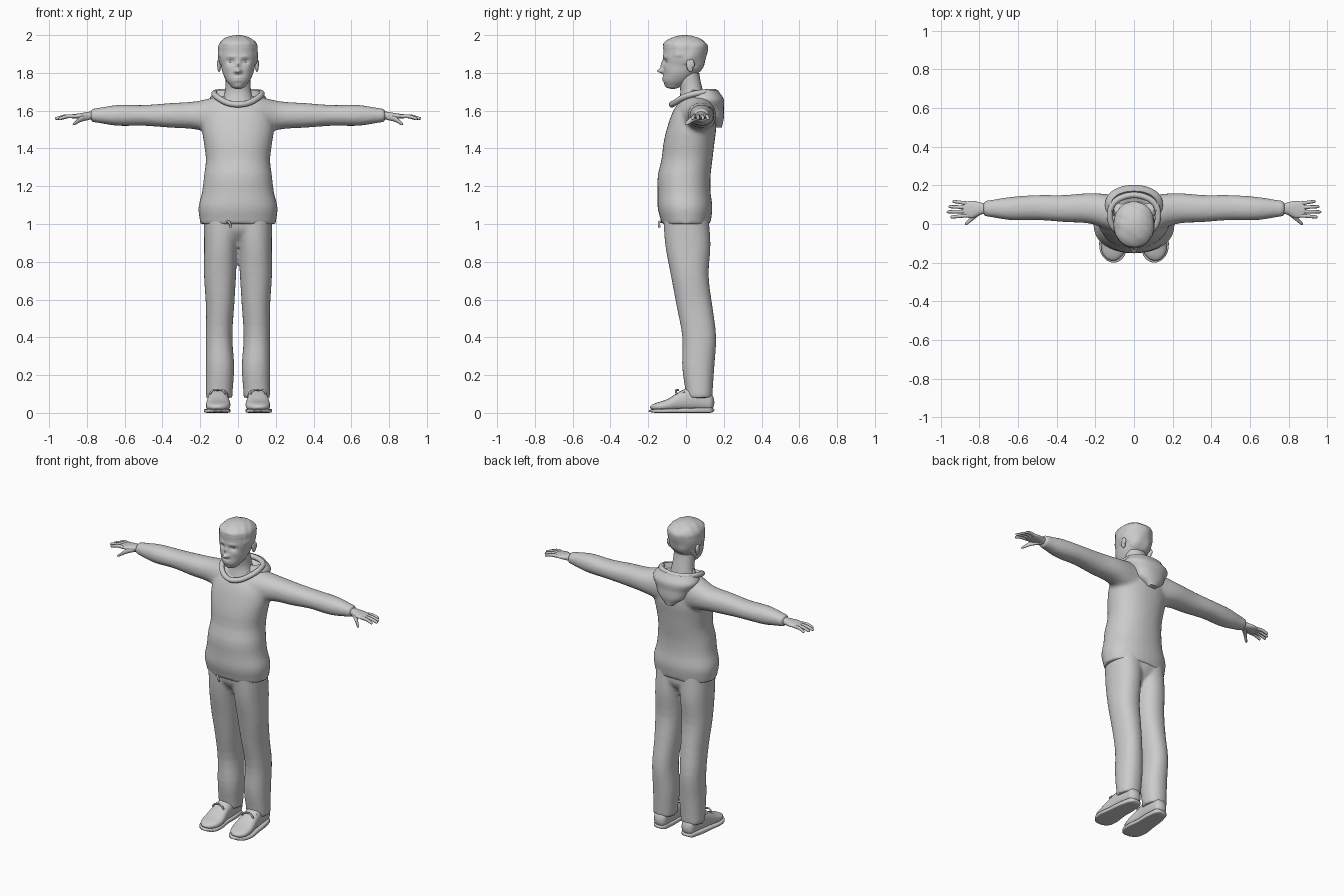
import bpy, bmesh, math
from mathutils import Vector, Matrix

cube = bpy.data.objects.get("Cube")
if cube:
    bpy.data.objects.remove(cube)

grey = bpy.data.materials.new("light_grey")
grey.use_nodes = True
grey.diffuse_color = (0.6, 0.6, 0.6, 1)
grey.node_tree.nodes["Principled BSDF"].inputs["Base Color"].default_value = grey.diffuse_color


def sample(values, fraction):
    """Read a smooth curve through evenly spaced values."""
    last = len(values) - 1
    place = fraction * last
    i = min(int(place), max(last - 1, 0))
    t = place - i
    a, b, c, d = (values[max(0, min(last, i + k))] for k in (-1, 0, 1, 2))
    return b + t / 2 * (c - a + t * (2 * a - 5 * b + 4 * c - d + t * (3 * (b - c) + d - a)))


def dome(distance, length):
    """Scale that closes an end with a round cap."""
    if distance >= length:
        return 1
    return max(0.04, math.sqrt(1 - (1 - distance / length) ** 2))


def loft(bm, axis, start, end, low_a, high_a, low_b, high_b,
         sides=24, rings=28, power=2.2, round_start=0, round_end=0, side=1):
    """Skin rounded sections whose bounds follow smooth curves along an axis."""
    loops = []
    for r in range(rings + 1):
        f = (1 - math.cos(math.pi * r / rings)) / 2
        t = start + (end - start) * f
        scale = dome(f, round_start) * dome(1 - f, round_end)
        a0, a1, b0, b1 = (sample(v, f) for v in (low_a, high_a, low_b, high_b))
        loop = []
        for k in range(sides):
            angle = math.tau * k / sides
            c, s = math.cos(angle), math.sin(angle)
            a = (a0 + a1) / 2 + (a1 - a0) / 2 * scale * math.copysign(abs(c) ** (2 / power), c)
            b = (b0 + b1) / 2 + (b1 - b0) / 2 * scale * math.copysign(abs(s) ** (2 / power), s)
            x, y, z = {"x": (t, a, b), "y": (a, t, b), "z": (a, b, t)}[axis]
            loop.append(bm.verts.new((x * side, y, z)))
        loops.append(loop)
    for lower, upper in zip(loops, loops[1:]):
        for k in range(sides):
            n = (k + 1) % sides
            bm.faces.new((lower[k], lower[n], upper[n], upper[k]))
    bm.faces.new(loops[0])
    return bm.faces.new(loops[-1])


def upright(bm, bottom, top, half, front, back, **options):
    """Loft upwards with equal left and right halves."""
    return loft(bm, "z", bottom, top, [-h for h in half], half, front, back, **options)


def ball(bm, centre, size, tilt=0):
    matrix = Matrix.Translation(centre) @ Matrix.Rotation(tilt, 4, "X") @ Matrix.Diagonal((*size, 1))
    bmesh.ops.create_uvsphere(bm, u_segments=16, v_segments=10, radius=1, matrix=matrix)


def finish(name, bm, mirror=False, voxel=0, angle=60):
    bmesh.ops.recalc_face_normals(bm, faces=bm.faces)
    mesh = bpy.data.meshes.new(name)
    bm.to_mesh(mesh)
    bm.free()
    mesh.materials.append(grey)
    ob = bpy.data.objects.new(name, mesh)
    bpy.context.collection.objects.link(ob)
    bpy.ops.object.select_all(action="DESELECT")
    ob.select_set(True)
    bpy.context.view_layer.objects.active = ob
    bpy.ops.object.shade_smooth_by_angle(angle=math.radians(angle))
    if mirror:
        ob.modifiers.new("mirror", "MIRROR").use_mirror_merge = False
    if voxel:
        blend = ob.modifiers.new("blend", "REMESH")
        blend.mode, blend.voxel_size, blend.use_smooth_shade = "VOXEL", voxel, True
        soften = ob.modifiers.new("soften", "SMOOTH")
        soften.factor, soften.iterations = 0.5, 5


def tube(name, points, radius, cyclic=False):
    curve = bpy.data.curves.new(name, "CURVE")
    curve.dimensions, curve.bevel_depth, curve.bevel_resolution = "3D", radius, 3
    curve.use_fill_caps = True
    spline = curve.splines.new("NURBS")
    spline.points.add(len(points) - 1)
    for point, place in zip(spline.points, points):
        point.co = (*place, 1)
    spline.use_cyclic_u, spline.use_endpoint_u = cyclic, not cyclic
    spline.order_u, spline.resolution_u = 3, 8
    curve.materials.append(grey)
    bpy.context.collection.objects.link(bpy.data.objects.new(name, curve))


# Hoodie: torso and sleeves blended into one cloth surface
bm = bmesh.new()
upright(bm, 1, 1.68, half=(.2, .21, .19, .18, .17, .18, .19, .17, .08),
        front=(-.13, -.15, -.15, -.15, -.13, -.12, -.1, -.07, -.02),
        back=(.13, .14, .13, .13, .14, .15, .16, .15, .11), sides=32)
for side in (1, -1):
    loft(bm, "x", .08, .78, low_a=(-.05, 0, .01, .02, .02, .04), high_a=(.15, .16, .15, .15, .14, .12),
         low_b=(1.46, 1.5, 1.51, 1.52, 1.52, 1.54), high_b=(1.68, 1.65, 1.64, 1.63, 1.63, 1.61), side=side)
finish("hoodie", bm, voxel=.011)

# Hood hanging behind the neck, with a sunken opening
bm = bmesh.new()
opening = upright(bm, 1.51, 1.71, half=(.03, .09, .12, .15, .12), front=(.14, .08, .03, 0, .02),
                  back=(.19, .2, .2, .2, .17), sides=32)
bmesh.ops.recalc_face_normals(bm, faces=bm.faces)
bmesh.ops.inset_individual(bm, faces=[opening], thickness=.02)
bmesh.ops.translate(bm, verts=opening.verts, vec=(0, -.01, -.05))
finish("hood", bm)

# Collar folding round the neck and cord at the hem
left_half = [(.06, -.06, 1.64), (.11, -.02, 1.67), (.13, .04, 1.69), (.11, .12, 1.7)]
right_half = [(-x, y, z) for x, y, z in reversed(left_half)]
tube("hood_collar", [(0, -.08, 1.63), *left_half, (0, .16, 1.7), *right_half], .016, cyclic=True)
tube("waist_cord", [(-.06, -.13, 1.01), (-.04, -.15, 1.02), (-.04, -.14, .98)], .006)

# Trousers: two legs and a pelvis blended together
bm = bmesh.new()
for side in (1, -1):
    loft(bm, "z", .08, 1.05, low_a=(.03, .02, .03, .02, .01, 0, -.02), high_a=(.17, .17, .17, .17, .18, .18, .18),
         low_b=(0, -.02, -.02, -.05, -.08, -.11, -.12), high_b=(.14, .15, .16, .14, .12, .13, .12), side=side)
upright(bm, .88, 1.05, half=(.06, .16, .18), front=(-.05, -.11, -.12), back=(.07, .12, .12))
finish("trousers", bm, voxel=.01)

# Shoes with soles, laces and bows
bm = bmesh.new()
loft(bm, "y", -.19, .15, low_a=(.06, .04, .05, .05, .06), high_a=(.16, .17, .16, .15, .14),
     low_b=(.01, .01), high_b=(.05, .07, .12, .14, .1), power=2.5, round_start=.15, round_end=.08)
finish("shoe_uppers", bm, mirror=True)
bm = bmesh.new()
loft(bm, "y", -.2, .15, low_a=(.05, .04, .05, .05, .06), high_a=(.16, .18, .17, .16, .14),
     low_b=(0, 0), high_b=(.02, .03), power=6, round_start=.15, round_end=.08)
finish("shoe_soles", bm, mirror=True)
for side, word in ((1, "left"), (-1, "right")):
    middle = side * .107
    for i in range(4):
        y, z = -.08 + i * .02, .08 + i * .012
        ends = [(middle + e * .04, y + .01, z - .01) for e in (1, -1)]
        tube(f"{word}_lace_{i}", [ends[0], (middle, y, z + .01), ends[1]], .005)
    for e in (1, -1):
        tube(f"{word}_bow_{e}", [(middle, -.04, .12), (middle + e * .03, -.06, .13),
                                 (middle + e * .04, -.05, .1)], .005)

# Hands: palm, four fingers and thumb
bm = bmesh.new()
loft(bm, "x", .74, .89, low_a=(.05, .05, .03, .04), high_a=(.1, .11, .12, .11),
     low_b=(1.55, 1.56), high_b=(1.6, 1.58), round_end=.1)
for i, tip in enumerate((.94, .96, .97, .95)):
    root = .107 - i * .021
    end = root + .01 - i * .006
    loft(bm, "x", .86, tip, low_a=(root - .01, end - .008), high_a=(root + .01, end + .008),
         low_b=(1.56, 1.56, 1.55), high_b=(1.58, 1.58, 1.566), sides=12, rings=14, round_end=.1)
loft(bm, "x", .79, .875, low_a=(.05, .02, -.01), high_a=(.09, .05, .01),
     low_b=(1.55, 1.54, 1.52), high_b=(1.58, 1.57, 1.535), sides=12, round_end=.15)
finish("hands", bm, mirror=True)

# Neck
bm = bmesh.new()
upright(bm, 1.6, 1.8, half=(.1, .07, .065), front=(-.05, -.03, -.05), back=(.11, .09, .07))
finish("neck", bm)

# Head: lofted skull, then face and short hair pushed out of it
bm = bmesh.new()
upright(bm, 1.715, 2, half=(.03, .06, .08, .09, .1, .1, .1, .09),
        front=(-.1, -.12, -.12, -.12, -.12, -.12, -.12, -.1),
        back=(-.04, .02, .06, .09, .1, .11, .11, .09),
        sides=72, rings=72, round_start=.04, round_end=.25)
# Each bump: x, z, width, height, push towards the front
face = {"nose_tip": (0, 1.81, .013, .012, .03), "nose_bridge": (0, 1.84, .01, .025, .014),
        "nostril": (.013, 1.808, .009, .009, .01), "socket": (.038, 1.86, .02, .013, -.013),
        "brow": (.036, 1.886, .026, .009, .005), "cheek": (.055, 1.825, .02, .02, .004),
        "lips": (0, 1.768, .022, .01, .007), "mouth": (0, 1.767, .025, .003, -.006),
        "chin": (0, 1.73, .02, .01, .004)}
core = Vector((0, 0, 1.87))
for v in bm.verts:
    x, y, z = v.co
    if y < 0:
        for middle, level, width, height, push in face.values():
            v.co.y -= push * math.exp(-((abs(x) - middle) / width) ** 2 - ((z - level) / height) ** 2)
    hairline = 1.94 if y < -.06 else 1.88 if y < -.02 else 1.84 if y < .05 else 1.8
    lift = max(0, min(1, (z - hairline) / .012)) * max(0, min(1, (2 - z) / .02))
    tuft = math.sin(70 * x + 45 * y) * math.sin(60 * y - 50 * z)
    v.co += (v.co - core).normalized() * lift * (.005 + .002 * tuft)
finish("head", bm, angle=80)

# Eyes and ears
bm = bmesh.new()
ball(bm, (.037, -.09, 1.859), (.016, .013, .009))
finish("eyes", bm, mirror=True)
bm = bmesh.new()
ball(bm, (.1, .02, 1.838), (.01, .018, .034), tilt=.2)
ball(bm, (.102, .03, 1.848), (.01, .015, .025), tilt=.2)
finish("ears", bm, mirror=True)
